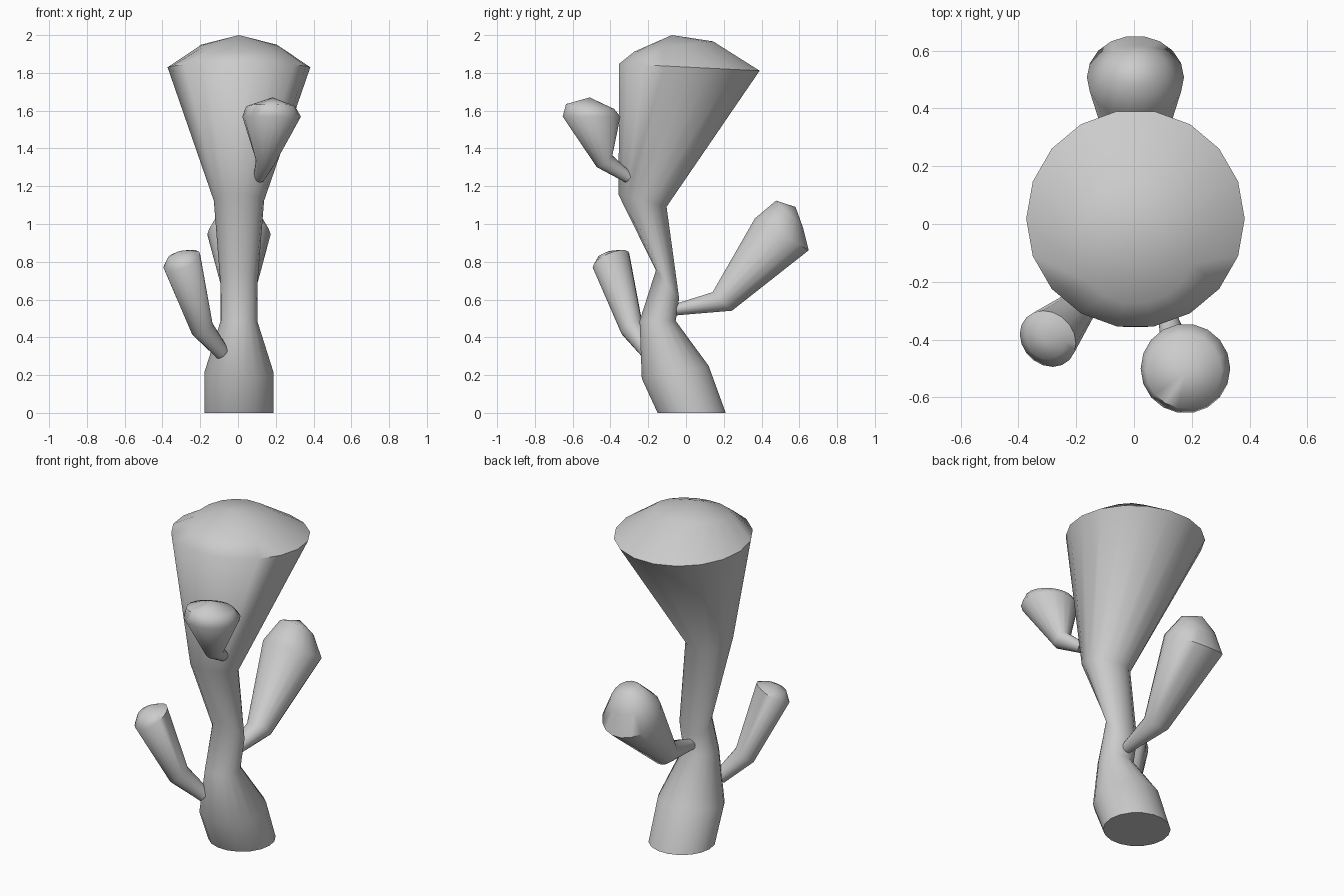
import bpy, bmesh, math
from mathutils import Vector

if "Cube" in bpy.data.objects:
    bpy.data.objects.remove(bpy.data.objects["Cube"])

SIDES = 18


def loft(name, rings, tip):
    """Skin circles given as (centre, radius, facing direction), closed by a tip."""
    bm = bmesh.new()
    loops = []
    for centre, radius, facing in rings:
        n = Vector(facing).normalized()
        u = Vector((1, 0, 0))
        u = (u - n * u.dot(n)).normalized()
        v = n.cross(u)
        loops.append([bm.verts.new(Vector(centre) + radius * (u * math.cos(a) + v * math.sin(a)))
                      for a in (2 * math.pi * i / SIDES for i in range(SIDES))])
    for lo, hi in zip(loops, loops[1:]):
        for i in range(SIDES):
            j = (i + 1) % SIDES
            bm.faces.new((lo[i], lo[j], hi[j], hi[i]))
    bm.faces.new(loops[0][::-1])
    apex = bm.verts.new(tip)
    for i in range(SIDES):
        bm.faces.new((loops[-1][i], loops[-1][(i + 1) % SIDES], apex))
    bmesh.ops.recalc_face_normals(bm, faces=bm.faces)
    mesh = bpy.data.meshes.new(name)
    bm.to_mesh(mesh)
    bm.free()
    obj = bpy.data.objects.new(name, mesh)
    bpy.context.collection.objects.link(obj)
    bpy.ops.object.select_all(action='DESELECT')
    obj.select_set(True)
    bpy.context.view_layer.objects.active = obj
    bpy.ops.object.shade_smooth_by_angle(angle=math.radians(60))
    return obj


# Main stem: fat foot, narrow waist, wide flared head
loft("main_stem", [
    ((0.005, 0.03, 0.0), 0.183, (0, 0, 1)),
    ((0.005, -0.057, 0.215), 0.183, (0, -0.19, 1)),
    ((0.005, -0.15, 0.487), 0.097, (0, 0, 1)),
    ((0.005, -0.098, 0.68), 0.098, (0, 0.77, 0.64)),
    ((0.005, -0.23, 1.123), 0.133, (0, 0.25, 1)),
    ((0.005, 0.018, 1.83), 0.378, (0, 0.05, 1)),
    ((0.005, -0.065, 1.94), 0.213, (0, -0.13, 1)),
], (0.005, -0.075, 2.0))

# Back branch
loft("back_branch", [
    ((0.005, -0.06, 0.545), 0.03, (0, 1, 0.2)),
    ((0.005, 0.192, 0.59), 0.072, (0, 0.69, 0.72)),
    ((0.005, 0.507, 0.945), 0.168, (0, 0.51, 0.86)),
    ((0.005, 0.548, 1.053), 0.102, (0, 0.71, 0.71)),
], (0.005, 0.58, 1.09))

# Upper front branch
loft("upper_front_branch", [
    ((0.112, -0.305, 1.245), 0.03, (0.3, -0.8, 0.6)),
    ((0.145, -0.432, 1.333), 0.052, (0.2, -0.6, 0.8)),
    ((0.178, -0.5, 1.568), 0.155, (0, 0, 1)),
    ((0.173, -0.508, 1.622), 0.13, (0, 0.1, 1)),
], (0.183, -0.51, 1.67))

# Lower front branch
loft("lower_front_branch", [
    ((-0.085, -0.2, 0.32), 0.04, (-0.6, -0.5, 0.6)),
    ((-0.19, -0.287, 0.447), 0.062, (-0.45, -0.4, 0.8)),
    ((-0.298, -0.397, 0.806), 0.105, (-0.38, -0.38, 0.85)),
    ((-0.305, -0.402, 0.838), 0.068, (-0.25, -0.25, 0.93)),
], (-0.31, -0.408, 0.857))
